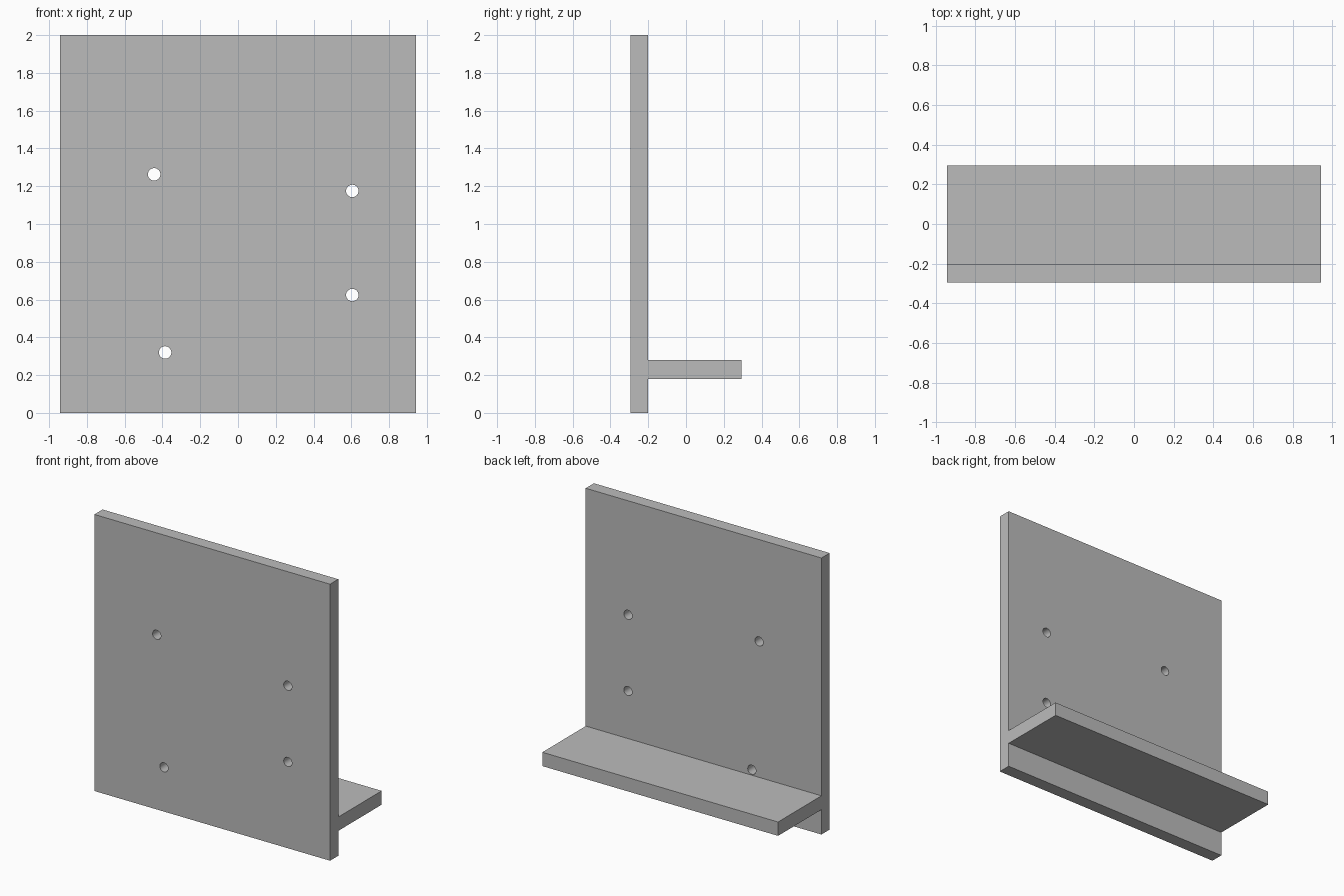
import bpy
import bmesh
import math

cube = bpy.data.objects.get("Cube")
if cube:
    bpy.data.objects.remove(cube, do_unlink=True)

# Main dimensions
HALF_W, HALF_D, HEIGHT = 0.943, 0.295, 2.0
PLATE_BACK = -0.201
SHELF_LOW, SHELF_TOP = 0.18, 0.28
HOLE_R = 0.033
HOLES = [(-0.444, 1.263), (0.605, 1.175), (0.605, 0.624), (-0.386, 0.32)]

# Plain grey material
grey = bpy.data.materials.new("plain_grey")
grey.use_nodes = True
colour = (0.5, 0.5, 0.5, 1)
grey.diffuse_color = colour
grey.node_tree.nodes["Principled BSDF"].inputs["Base Color"].default_value = colour

# Upright plate and shelf: one side profile extruded across the width
profile = [(-HALF_D, 0), (PLATE_BACK, 0), (PLATE_BACK, SHELF_LOW),
           (HALF_D, SHELF_LOW), (HALF_D, SHELF_TOP), (PLATE_BACK, SHELF_TOP),
           (PLATE_BACK, HEIGHT), (-HALF_D, HEIGHT)]
bm = bmesh.new()
side = bm.faces.new([bm.verts.new((-HALF_W, y, z)) for y, z in profile])
extruded = bmesh.ops.extrude_face_region(bm, geom=[side])["geom"]
bmesh.ops.translate(bm, vec=(2 * HALF_W, 0, 0),
                    verts=[v for v in extruded if isinstance(v, bmesh.types.BMVert)])
bmesh.ops.recalc_face_normals(bm, faces=bm.faces)
mesh = bpy.data.meshes.new("shelf_bracket")
bm.to_mesh(mesh)
bm.free()
mesh.materials.append(grey)
bracket = bpy.data.objects.new("shelf_bracket", mesh)
bpy.context.collection.objects.link(bracket)


def drill(x, z):
    """Cut one round screw hole through the upright plate."""
    bpy.ops.mesh.primitive_cylinder_add(
        vertices=48, radius=HOLE_R, depth=0.2,
        location=(x, (PLATE_BACK - HALF_D) / 2, z), rotation=(math.pi / 2, 0, 0))
    cutter = bpy.context.object
    cutter.name = "hole_cutter"
    cutter.hide_render = True
    cutter.data.materials.append(grey)
    bpy.ops.object.select_all(action='DESELECT')
    bracket.select_set(True)
    bpy.context.view_layer.objects.active = bracket
    cut = bracket.modifiers.new("screw_hole", 'BOOLEAN')
    cut.operation = 'DIFFERENCE'
    cut.solver = 'EXACT'
    cut.object = cutter
    bpy.ops.object.modifier_apply(modifier=cut.name)
    bpy.data.objects.remove(cutter, do_unlink=True)


# Screw holes
for x, z in HOLES:
    drill(x, z)

# Round hole walls, crisp edges
bpy.ops.object.shade_smooth_by_angle(angle=math.radians(30))
